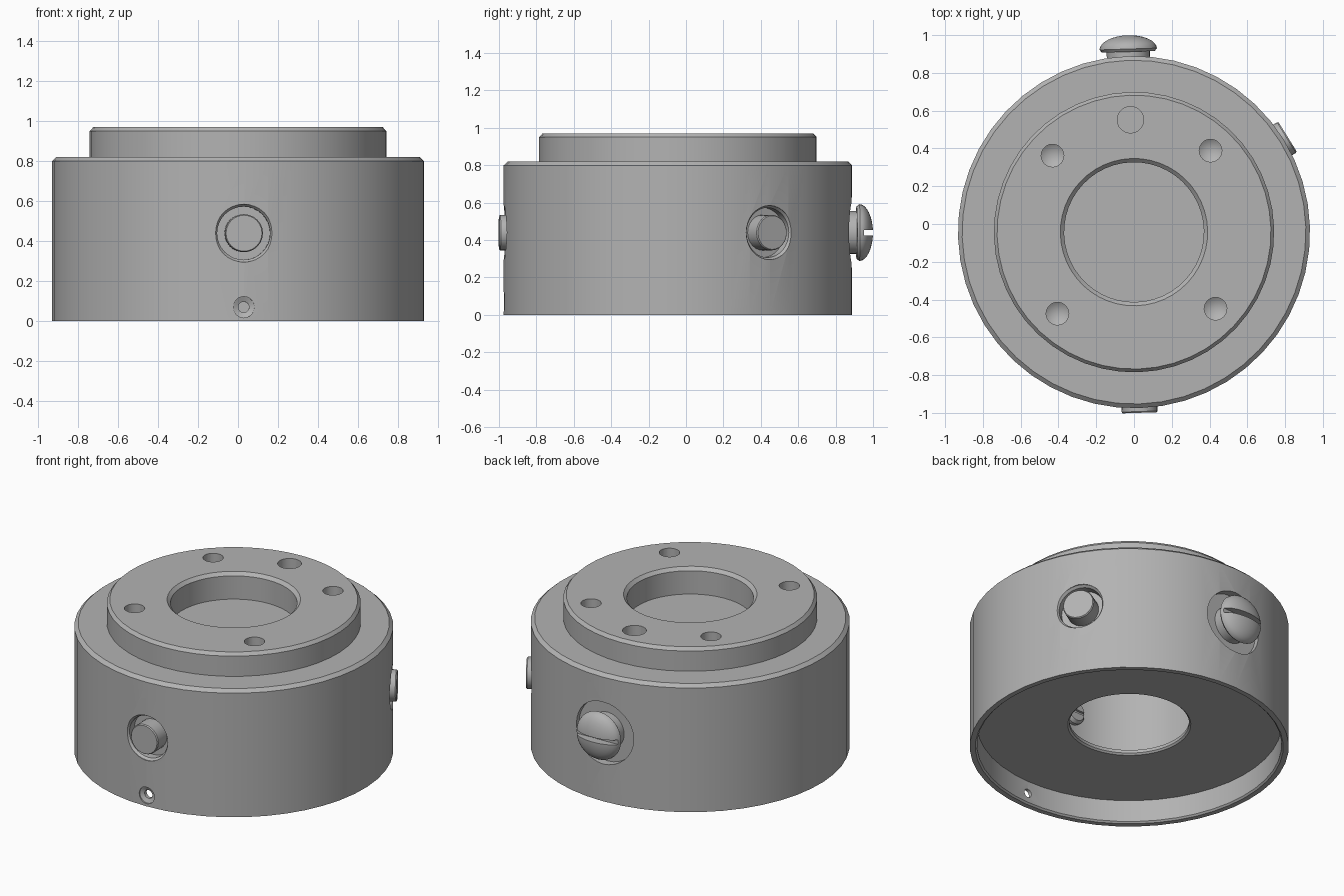
import bpy, bmesh, math
from mathutils import Matrix

if "Cube" in bpy.data.objects:
    bpy.data.objects.remove(bpy.data.objects["Cube"], do_unlink=True)

CENTRE_Y = -0.043   # axis of the housing
TWIST = 1.8         # small turn of the whole assembly, degrees
SCREW_Z = 0.44

grey = bpy.data.materials.new("machined_grey")
grey.use_nodes = True
COLOUR = (0.45, 0.45, 0.45, 1)
grey.diffuse_color = COLOUR
grey.node_tree.nodes["Principled BSDF"].inputs["Base Color"].default_value = COLOUR

AXIS = Matrix.Translation((0, CENTRE_Y, 0)) @ Matrix.Rotation(math.radians(TWIST), 4, 'Z')


def add_object(name, bm, matrix):
    bm.transform(matrix)
    bmesh.ops.recalc_face_normals(bm, faces=bm.faces)
    mesh = bpy.data.meshes.new(name)
    bm.to_mesh(mesh)
    bm.free()
    mesh.materials.append(grey)
    obj = bpy.data.objects.new(name, mesh)
    bpy.context.collection.objects.link(obj)
    return obj


def lathe(name, profile, matrix, steps=24, closed=False):
    """Revolve (radius, height) points about local z."""
    bm = bmesh.new()
    verts = [bm.verts.new((r, 0, h)) for r, h in profile]
    ends = verts + verts[:1] if closed else verts
    edges = [bm.edges.new(pair) for pair in zip(ends, ends[1:])]
    bmesh.ops.spin(bm, geom=verts + edges, cent=(0, 0, 0), axis=(0, 0, 1),
                   angle=math.tau, steps=steps)
    bmesh.ops.remove_doubles(bm, verts=bm.verts, dist=1e-5)
    return add_object(name, bm, matrix)


def box(name, size, place, matrix):
    bm = bmesh.new()
    bmesh.ops.create_cube(bm, size=1, matrix=Matrix.Translation(place) @ Matrix.Diagonal((*size, 1)))
    return add_object(name, bm, matrix)


def radial(angle, z):
    """Frame whose z axis points outward from the housing axis."""
    return (AXIS @ Matrix.Translation((0, 0, z)) @ Matrix.Rotation(math.radians(angle), 4, 'Z')
            @ Matrix.Rotation(math.pi / 2, 4, 'Y'))


def on_top(angle, radius):
    a = math.radians(angle)
    return AXIS @ Matrix.Translation((radius * math.cos(a), radius * math.sin(a), 0))


def cut(target, cutter):
    mod = target.modifiers.new("cut", 'BOOLEAN')
    mod.operation = 'DIFFERENCE'
    mod.solver = 'EXACT'
    mod.object = cutter
    bpy.context.view_layer.objects.active = target
    bpy.ops.object.modifier_apply(modifier=mod.name)
    bpy.data.objects.remove(cutter, do_unlink=True)


# Housing: stepped body, blind bore on top, recessed base with inner cavity
housing = lathe("housing", [
    (0, 0.80), (0.37, 0.80), (0.37, 0.95), (0.39, 0.97),
    (0.725, 0.97), (0.742, 0.95), (0.742, 0.82), (0.91, 0.82), (0.932, 0.80),
    (0.932, 0), (0.90, 0), (0.89, 0.01), (0.89, 0.15),
    (0.36, 0.15), (0.35, 0.16), (0.35, 0.18), (0.5, 0.18), (0.5, 0.74), (0, 0.74)],
    AXIS, steps=48)

# Four drilled holes with conical ends, and one flat-bottomed hole
for angle in (45, 135, 225, 315):
    cut(housing, lathe("drill", [(0, 0.81), (0.06, 0.85), (0.06, 1.1), (0, 1.1)],
                       on_top(angle, 0.592)))
cut(housing, lathe("dowel_drill", [(0, 0.85), (0.07, 0.85), (0.07, 1.1), (0, 1.1)],
                   on_top(90, 0.595)))

# Side pockets for the screws
for angle in (-90, 30):
    cut(housing, lathe("pocket", [(0, 0.86), (0.133, 0.86), (0.133, 0.91), (0.145, 0.925),
                                  (0.145, 1.1), (0, 1.1)], radial(angle, SCREW_Z), 32))
cut(housing, lathe("spot_face", [(0, 0.88), (0.2, 0.88), (0.2, 1.1), (0, 1.1)],
                   radial(90, SCREW_Z), 32))

# Small countersunk hole through the base lip
cut(housing, lathe("lip_drill", [(0, 0.8), (0.027, 0.8), (0.027, 0.91), (0.053, 0.922),
                                 (0.053, 1.1), (0, 1.1)], radial(-90, 0.07)))

parts = [housing]

# Set screws: chamfered outer ends
for name, angle in (("front_set_screw", -90), ("side_set_screw", 30)):
    parts.append(lathe(name, [(0, 0.84), (0.095, 0.84), (0.095, 0.95), (0.09, 0.957), (0, 0.957)],
                       radial(angle, SCREW_Z)))

# Slotted inner tips showing inside the cavity
for name, angle in (("front_tip", -90), ("side_tip", 30), ("back_tip", 90)):
    frame = radial(angle, SCREW_Z)
    tip = lathe(name, [(0, 0.46), (0.06, 0.46), (0.075, 0.48), (0.075, 0.53), (0, 0.53)], frame)
    cut(tip, box("tip_slot", (0.02, 0.3, 0.03), (0, 0, 0.46), frame))
    parts.append(tip)

# Back screw: shank and slotted domed head
back = radial(90, SCREW_Z)
parts.append(lathe("back_screw_shank", [(0, 0.86), (0.115, 0.86), (0.115, 0.97), (0, 0.97)], back))
dome = [(0.152 * math.cos(t * math.pi / 16), 0.97 + 0.073 * math.sin(t * math.pi / 16))
        for t in range(8)]
head = lathe("back_screw_head", [(0, 0.955), (0.14, 0.955), *dome, (0, 1.043)], back, 32)
cut(head, box("head_slot", (0.03, 0.5, 0.2), (0, 0, 1.09), back))
parts.append(head)

# Smooth curved walls, keep machined edges sharp
bpy.ops.object.select_all(action='DESELECT')
for part in parts:
    part.select_set(True)
bpy.context.view_layer.objects.active = housing
bpy.ops.object.shade_smooth_by_angle(angle=math.radians(30))
